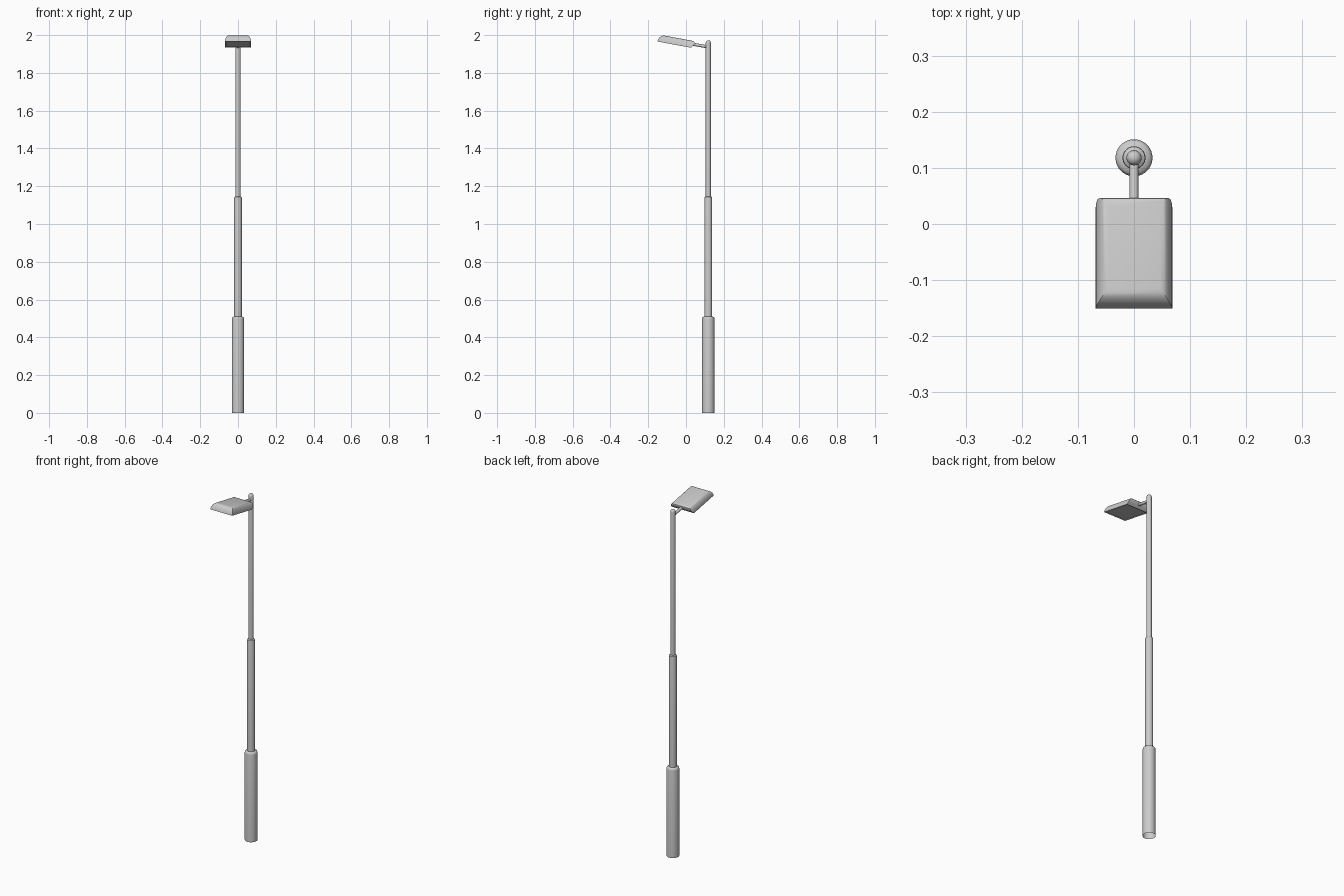
import bpy, bmesh, math
from mathutils import Matrix, Vector

if "Cube" in bpy.data.objects:
    bpy.data.objects.remove(bpy.data.objects["Cube"])

POLE_Y = 0.118


def finish(bm, name, angle=35):
    bmesh.ops.recalc_face_normals(bm, faces=bm.faces)
    mesh = bpy.data.meshes.new(name)
    bm.to_mesh(mesh)
    bm.free()
    ob = bpy.data.objects.new(name, mesh)
    bpy.context.collection.objects.link(ob)
    bpy.ops.object.select_all(action='DESELECT')
    ob.select_set(True)
    bpy.context.view_layer.objects.active = ob
    bpy.ops.object.shade_smooth_by_angle(angle=math.radians(angle))
    return ob


def loft(bm, rings):
    loops = [[bm.verts.new(p) for p in r] for r in rings]
    n = len(loops[0])
    for a, b in zip(loops, loops[1:]):
        for i in range(n):
            j = (i + 1) % n
            bm.faces.new((a[i], a[j], b[j], b[i]))
    return loops


# stepped pole: open bottom, rounded shoulders and domed tip
profile = [(0.033, 0), (0.033, 0.497), (0.0315, 0.504), (0.028, 0.508),
           (0.0205, 0.510), (0.0205, 1.137), (0.0195, 1.142), (0.0135, 1.146)]
profile += [(0.0135 * math.cos(math.radians(a)), 1.9595 + 0.0135 * math.sin(math.radians(a)))
            for a in (0, 20, 40, 60, 78)]
bm = bmesh.new()
N = 32
loops = loft(bm, [[(r * math.cos(2 * math.pi * i / N), POLE_Y + r * math.sin(2 * math.pi * i / N), z)
                   for i in range(N)] for r, z in profile])
bm.faces.new(loops[-1])
finish(bm, "pole")

# arm joining the pole to the lamp head
bm = bmesh.new()
a, b = Vector((0, POLE_Y, 1.937)), Vector((0, 0.03, 1.953))
d = b - a
m = Matrix.Translation((a + b) / 2) @ d.to_track_quat('Z', 'Y').to_matrix().to_4x4()
bmesh.ops.create_cone(bm, cap_ends=True, segments=20, radius1=0.008, radius2=0.008,
                      depth=d.length, matrix=m)
finish(bm, "arm")

# lamp head: rectangular rings, rounded towards the top, tilted upwards at the front
H, W = 0.0375, 0.0685
back = [0.180, 0.188, 0.194, 0.196, 0.194, 0.188, 0.178]
rings = []
for i, s in enumerate(back):
    t = math.radians(90 * i / (len(back) - 1))
    h, f, w = H * math.sin(t), 0.03 * (1 - math.cos(t)), W - 0.022 * (1 - math.cos(t))
    rings.append([(-w, f, h), (w, f, h), (w, s, h), (-w, s, h)])
bm = bmesh.new()
loops = loft(bm, rings)
bm.faces.new(loops[-1])
under = bm.faces.new(loops[0])
# shallow recessed panel underneath
bmesh.ops.recalc_face_normals(bm, faces=bm.faces)
bmesh.ops.inset_region(bm, faces=[under], thickness=0.005)
bmesh.ops.inset_region(bm, faces=[under], thickness=0.0005, depth=-0.003)
bm.transform(Matrix.Translation((0, -0.151, 1.966)) @ Matrix.Rotation(math.radians(-10.5), 4, 'X'))
finish(bm, "lamp_head")
